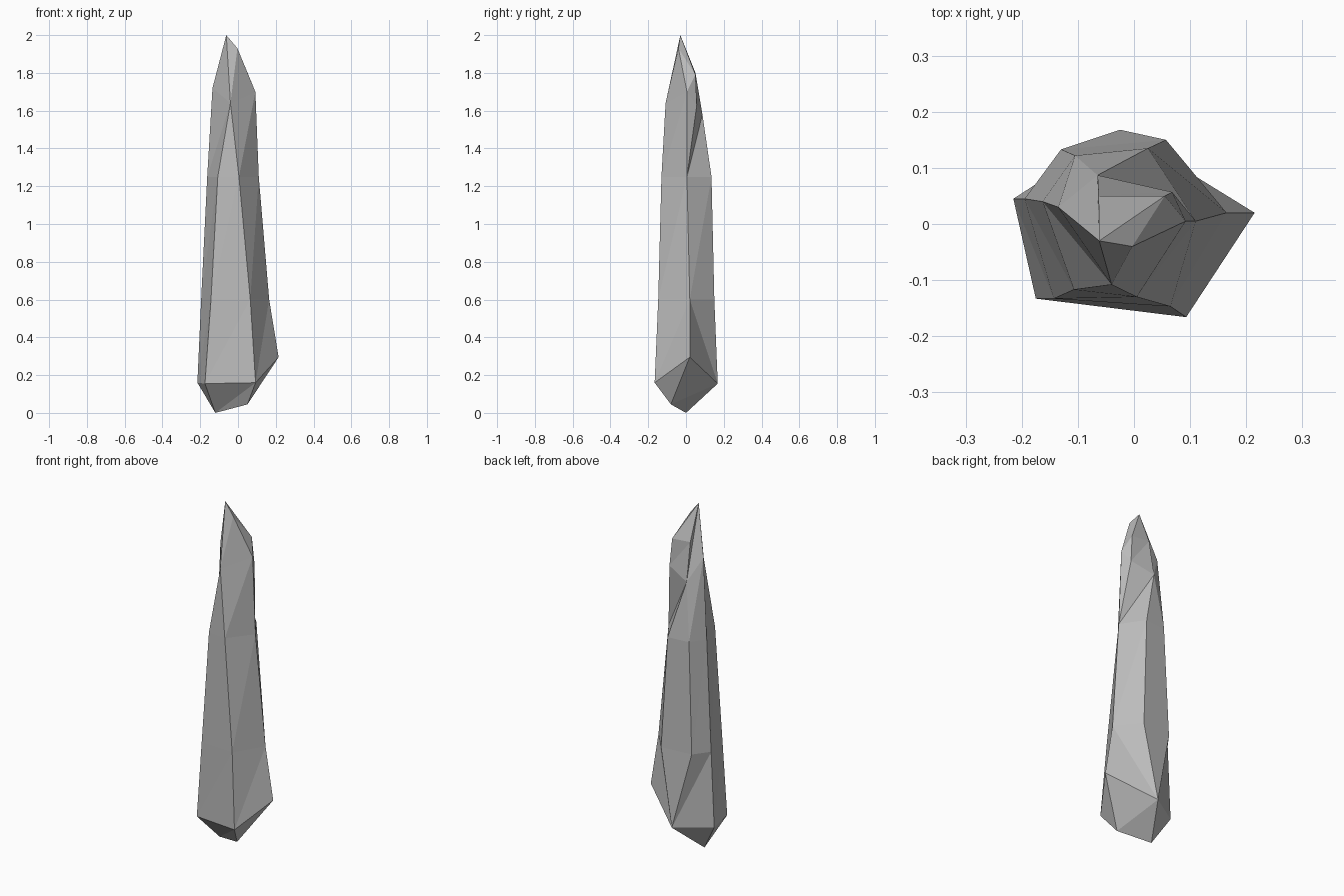
import bpy
import bmesh

cube = bpy.data.objects.get("Cube")
if cube:
    bpy.data.objects.remove(cube, do_unlink=True)

# Stone colour
stone = bpy.data.materials.new("grey_stone")
stone.use_nodes = True
grey = (0.5, 0.5, 0.5, 1)
stone.diffuse_color = grey
stone.node_tree.nodes["Principled BSDF"].inputs["Base Color"].default_value = grey

bm = bmesh.new()


def corner(x, y, z):
    return bm.verts.new((x, y, z))


def facet(*corners):
    """Add a face, skipping repeated corners and collapsed facets."""
    unique = list(dict.fromkeys(corners))
    if len(unique) > 2:
        bm.faces.new(unique)


def bridge(lower, upper):
    """Join two rings with triangles; repeated corners merge columns."""
    for i in range(len(lower)):
        j = (i + 1) % len(lower)
        facet(lower[i], lower[j], upper[j])
        facet(lower[i], upper[j], upper[i])


# Pointed foot
foot_left = corner(-0.12, 0, 0)
foot_right = corner(0.05, -0.08, 0.045)

# Widest ring, five corners
base_front_left = corner(-0.175, -0.133, 0.155)
base_front_right = corner(0.093, -0.166, 0.16)
base_right = corner(0.215, 0.02, 0.295)
base_back = corner(-0.025, 0.168, 0.155)
base_left = corner(-0.215, 0.045, 0.16)

# Lower shaft ring, six corners
low_front_left = corner(-0.143, -0.133, 0.6)
low_front_right = corner(0.065, -0.147, 0.6)
low_right = corner(0.165, 0.02, 0.6)
low_back_right = corner(0.057, 0.15, 0.6)
low_back_left = corner(-0.13, 0.133, 0.6)
low_left = corner(-0.195, 0.045, 0.6)

# Upper shaft ring, six corners
high_front_left = corner(-0.107, -0.117, 1.25)
high_front_right = corner(0.005, -0.13, 1.25)
high_right = corner(0.11, 0.005, 1.25)
high_back_right = corner(0.025, 0.135, 1.25)
high_back_left = corner(-0.105, 0.122, 1.25)
high_left = corner(-0.163, 0.04, 1.25)

# Shoulder ring, where the front corners merge
neck_front = corner(-0.04, -0.108, 1.64)
neck_right = corner(0.092, 0.005, 1.7)
neck_back_right = corner(0.068, 0.057, 1.63)
neck_back_left = corner(-0.065, 0.087, 1.58)
neck_left = corner(-0.135, 0.03, 1.72)

# Chipped point
tip = corner(-0.062, -0.03, 2)
tip_right = corner(-0.003, -0.04, 1.93)
chip_right = corner(0.055, 0.05, 1.79)
chip_left = corner(-0.063, 0.05, 1.8)

foot = [foot_left, foot_right, foot_right] + [foot_left] * 4
base = [base_front_left, base_front_right, base_right,
        base_back, base_back, base_back, base_left]
low = [low_front_left, low_front_right, low_right, low_right,
       low_back_right, low_back_left, low_left]
high = [high_front_left, high_front_right, high_right, high_right,
        high_back_right, high_back_left, high_left]
neck = [neck_front, neck_front, neck_right, neck_back_right,
        neck_back_left, neck_back_left, neck_left]
point = [tip, tip_right, tip_right, chip_right, chip_left, chip_left, tip]

# Walls from foot to point, then the chipped top
rings = [foot, base, low, high, neck, point]
for lower, upper in zip(rings, rings[1:]):
    bridge(lower, upper)
facet(tip, tip_right, chip_right)
facet(tip, chip_right, chip_left)
bmesh.ops.recalc_face_normals(bm, faces=bm.faces)

mesh = bpy.data.meshes.new("crystal_shard")
bm.to_mesh(mesh)
bm.free()
mesh.materials.append(stone)
shard = bpy.data.objects.new("crystal_shard", mesh)
bpy.context.collection.objects.link(shard)
